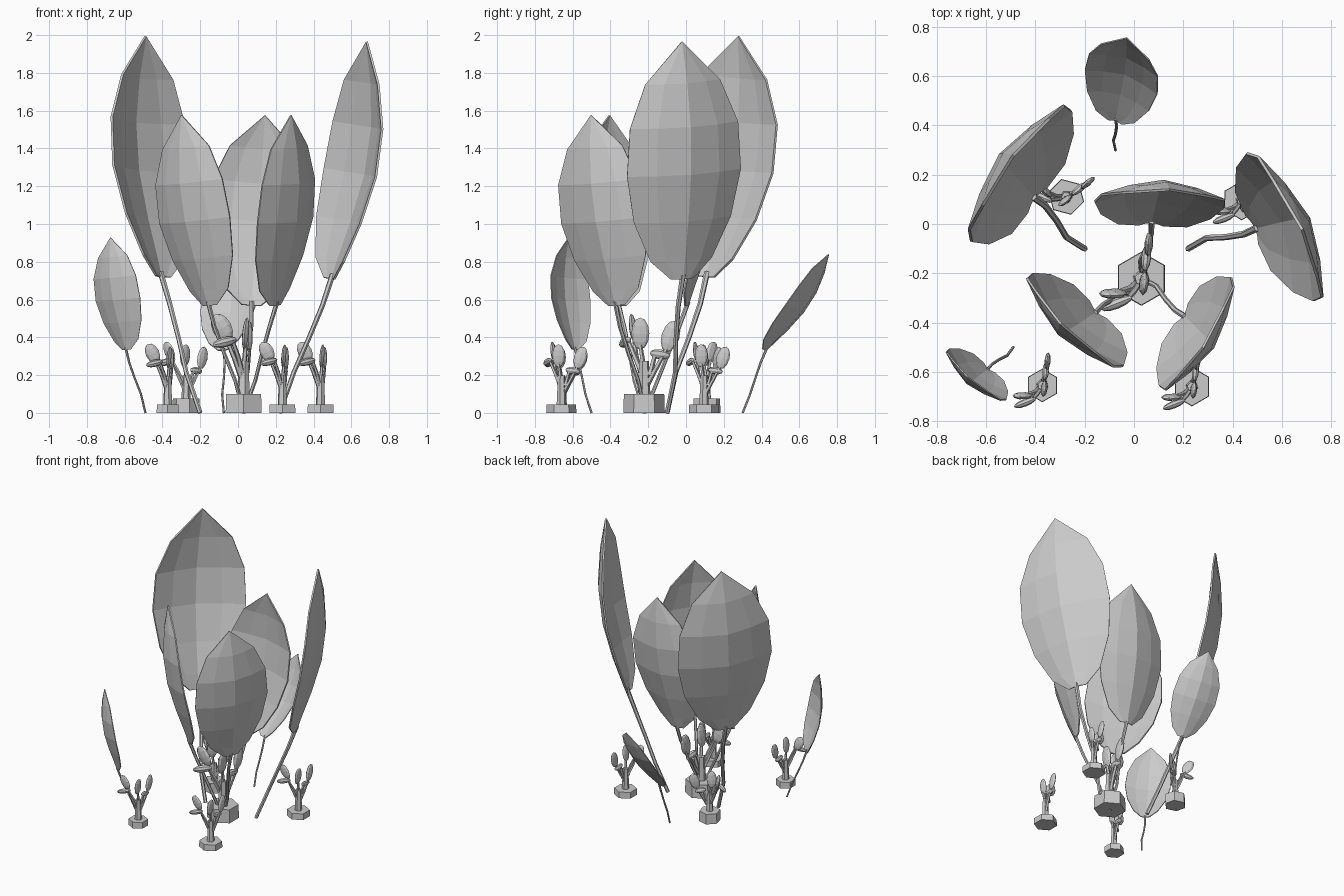
import bpy, bmesh, math
from mathutils import Vector, Matrix

if "Cube" in bpy.data.objects:
    bpy.data.objects.remove(bpy.data.objects["Cube"])


def finish(name, bm):
    bmesh.ops.recalc_face_normals(bm, faces=bm.faces[:])
    me = bpy.data.meshes.new(name)
    bm.to_mesh(me)
    bm.free()
    ob = bpy.data.objects.new(name, me)
    bpy.context.collection.objects.link(ob)
    return ob


def add_tube(bm, pts, radii, sides=6):
    """Tapered tube through a list of points."""
    pts = [Vector(p) for p in pts]
    rings = []
    for i, p in enumerate(pts):
        d = (pts[min(i + 1, len(pts) - 1)] - pts[max(i - 1, 0)]).normalized()
        u = d.cross(Vector((0.3, 1, 0.1))).normalized()
        v = d.cross(u)
        ring = []
        for k in range(sides):
            a = math.tau * k / sides
            ring.append(bm.verts.new(p + radii[i] * (u * math.cos(a) + v * math.sin(a))))
        rings.append(ring)
    for r0, r1 in zip(rings, rings[1:]):
        for k in range(sides):
            j = (k + 1) % sides
            bm.faces.new((r0[k], r0[j], r1[j], r1[k]))
    bm.faces.new(rings[0])
    bm.faces.new(rings[-1])


# Half-width of the blade at each station along its length
BLADE = [(0, .065), (.08, .18), (.25, .285), (.45, .335), (.65, .318), (.83, .22), (1, .0)]


def blade(root, base, tip, width, s):
    """Cupped leaf blade with a folded midrib, plus its thin stalk."""
    root, base, tip = Vector(root), Vector(base), Vector(tip)
    c = tip - base
    w = Vector(width)
    w = (w - c * (w.dot(c) / c.length_squared)).normalized()
    n = w.cross(c).normalized()
    bm = bmesh.new()
    rows = []
    for t, hw in BLADE:
        mid = base + c * t
        bulge = .11 * math.sin(math.pi * t ** 1.15)
        if hw == 0:
            rows.append([bm.verts.new(mid)] * 5)
            continue
        row = []
        for u in (-1, -.55, 0, .55, 1):
            off = bulge - .09 * (hw / .335) * abs(u) ** 1.5
            row.append(bm.verts.new(mid + s * (w * hw * u + n * off)))
        rows.append(row)
    for a, b in zip(rows, rows[1:]):
        for k in range(4):
            if b[k] is b[k + 1]:
                bm.faces.new((a[k], a[k + 1], b[k]))
            else:
                bm.faces.new((a[k], a[k + 1], b[k + 1], b[k]))
    ob = finish("leaf_blade", bm)
    mod = ob.modifiers.new("thickness", 'SOLIDIFY')
    mod.thickness = .012 * s
    mod.offset = 0

    bm = bmesh.new()
    r = base - root
    side = w * .02 * s
    pts = [root, root + r * .3 + side, root + r * .55, root + r * .8 - side * .5, base + c * .02]
    add_tube(bm, pts, [x * s for x in (.013, .013, .013, .014, .016)])
    finish("leaf_stalk", bm)


def upright_leaf(root, angle, s):
    """Standard leaf leaning away from its root in the given direction."""
    def at(off, deg, z):
        a = math.radians(angle + deg)
        return Vector(root) + s * Vector((off * math.cos(a), off * math.sin(a), z))
    a = math.radians(angle + 8)
    blade(root, at(.295, 0, .72), at(.476, -7.5, 1.995), (-math.sin(a), math.cos(a), 0), s)


# Two tall leaves, a trio of medium leaves, two small leaves
upright_leaf((-.20, -.10, 0), 135, 1.0)
upright_leaf((.22, -.10, 0), 17, .985)
for ang in (80, 217, -41):
    upright_leaf((.03, -.22, 0), ang, .79)
upright_leaf((-.49, -.50, 0), 221, .465)
blade((-.075, .30, 0), (-.075, .42, .33), (-.03, .755, .84), (-.28, .09, -.037), .465)


# Paddles of a succulent: centre, long direction, width direction, half sizes (w, thick, long)
PADDLES = [
    ((.01, -.02, .42), (.1, .0, 1), (.1, 1, 0), (.048, .018, .085)),
    ((.03, .14, .405), (0, .3, 1), (.1, 1, 0), (.048, .018, .085)),
    ((.02, .085, .31), (.1, 1, -.15), (.2, 0, 1), (.027, .02, .055)),
    ((-.115, -.06, .45), (-.5, -.1, 1), (1, -.1, .5), (.052, .02, .08)),
    ((-.10, -.10, .375), (-1, -.4, -.25), (-.2, -.1, 1), (.027, .022, .07)),
]
# Branches: start, middle, end
BRANCHES = [
    ((0, 0, .22), (.005, -.01, .29), (.01, -.02, .36)),
    ((0, 0, .12), (.02, .06, .23), (.03, .12, .34)),
    ((.01, .03, .2), (.015, .05, .28), (.02, .06, .31)),
    ((0, 0, .15), (-.05, -.04, .29), (-.095, -.055, .4)),
    ((0, 0, .18), (-.03, -.05, .3), (-.06, -.085, .385)),
]


def succulent(x, y, s, pot_r, pot_h, turn):
    place = Matrix.Translation((x, y, 0))
    spin = Matrix.Rotation(math.radians(turn), 4, 'Z')
    # Hexagonal pot with its corners along y
    bm = bmesh.new()
    bmesh.ops.create_cone(bm, cap_ends=True, segments=6, radius1=pot_r, radius2=pot_r * .97, depth=pot_h,
                          matrix=Matrix.Translation((0, 0, pot_h / 2)))
    bm.transform(place @ spin)
    finish("pot", bm)
    # Trunk and branches
    bm = bmesh.new()
    add_tube(bm, [(0, 0, pot_h * .8 / s), (0, 0, .18), (0, 0, .275)], (.036, .03, .027))
    for pts in BRANCHES:
        add_tube(bm, pts, (.016, .013, .011), 5)
    bm.transform(place @ spin @ Matrix.Scale(s, 4))
    finish("succulent_stem", bm)
    # Paddles
    bm = bmesh.new()
    for p, d, w, size in PADDLES:
        d = Vector(d).normalized()
        w = Vector(w)
        w = (w - d * w.dot(d)).normalized()
        m = Matrix((w, d.cross(w), d)).transposed().to_4x4()
        m = Matrix.Translation(p) @ m @ Matrix.Diagonal((*size, 1))
        bmesh.ops.create_uvsphere(bm, u_segments=8, v_segments=6, radius=1, matrix=m)
    bm.transform(place @ spin @ Matrix.Scale(s, 4))
    finish("succulent_paddles", bm)


succulent(.03, -.222, 1.0, .11, .10, 0)
succulent(.235, -.66, .72, .08, .045, 0)
succulent(-.372, -.655, .70, .068, .045, 0)
succulent(-.275, .11, .72, .075, .075, -45)
succulent(.437, .095, .72, .08, .045, 0)
